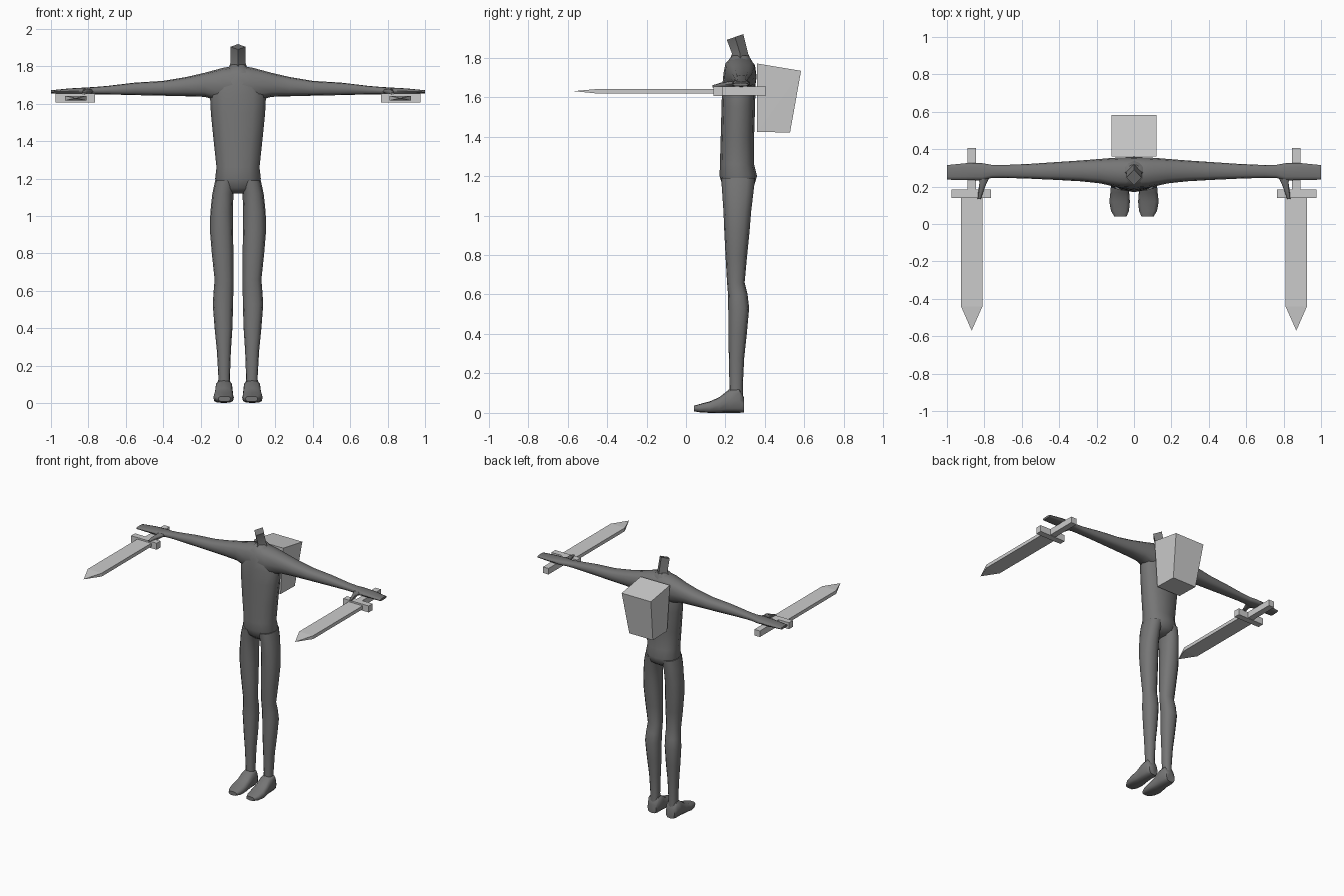
import bpy
import bmesh
import math
from mathutils import Vector

default_cube = bpy.data.objects.get("Cube")
if default_cube:
    bpy.data.objects.remove(default_cube, do_unlink=True)


def make_material(name, value):
    material = bpy.data.materials.new(name)
    material.use_nodes = True
    colour = (value, value, value, 1.0)
    material.diffuse_color = colour
    material.node_tree.nodes["Principled BSDF"].inputs["Base Color"].default_value = colour
    return material


body_grey = make_material("body dark grey", 0.18)
gear_grey = make_material("gear light grey", 0.6)


def finish(bm, name, material, mirrored=False, smooth_angle=None):
    """Turn a bmesh into a named object, optionally mirrored and smooth."""
    bmesh.ops.recalc_face_normals(bm, faces=bm.faces)
    mesh = bpy.data.meshes.new(name)
    bm.to_mesh(mesh)
    bm.free()
    mesh.materials.append(material)
    obj = bpy.data.objects.new(name, mesh)
    bpy.context.collection.objects.link(obj)
    if mirrored:
        mirror = obj.modifiers.new("mirror", "MIRROR")
        mirror.use_mirror_merge = False
    if smooth_angle:
        bpy.ops.object.select_all(action="DESELECT")
        obj.select_set(True)
        bpy.context.view_layer.objects.active = obj
        bpy.ops.object.shade_smooth_by_angle(angle=math.radians(smooth_angle))
    return obj


def loft(axis, sections, sides=12, power=2.3):
    """Bridge rounded rings; each section is position, then the low and high
    limits on the two remaining axes, in x, y, z order."""
    bm = bmesh.new()
    rings = []
    for position, a_low, a_high, b_low, b_high in sections:
        ring = []
        for i in range(sides):
            angle = math.tau * i / sides
            c, s = math.cos(angle), math.sin(angle)
            u = math.copysign(abs(c) ** (2 / power), c)
            v = math.copysign(abs(s) ** (2 / power), s)
            co = [(a_low + a_high) / 2 + u * (a_high - a_low) / 2,
                  (b_low + b_high) / 2 + v * (b_high - b_low) / 2]
            co.insert("xyz".index(axis), position)
            ring.append(bm.verts.new(co))
        rings.append(ring)
    for lower, upper in zip(rings, rings[1:]):
        for i in range(sides):
            j = (i + 1) % sides
            bm.faces.new((lower[i], lower[j], upper[j], upper[i]))
    bm.faces.new(rings[0])
    bm.faces.new(rings[-1])
    return bm


def hull(points):
    """Convex solid around a few corner points."""
    bm = bmesh.new()
    for point in points:
        bm.verts.new(point)
    bmesh.ops.convex_hull(bm, input=bm.verts)
    bmesh.ops.dissolve_limit(bm, angle_limit=0.01, verts=bm.verts, edges=bm.edges)
    return bm


def box(x_range, y_range, z_range):
    return [Vector((x, y, z)) for x in x_range for y in y_range for z in z_range]


# Torso, from crotch to the base of the neck: height, half width, front, back
torso_profile = [
    (1.12, .06, .22, .30), (1.15, .11, .185, .345), (1.20, .122, .17, .36),
    (1.26, .115, .172, .345), (1.40, .13, .176, .345), (1.55, .145, .18, .35),
    (1.65, .15, .183, .352), (1.72, .125, .19, .352), (1.77, .075, .2, .342),
    (1.81, .035, .235, .318),
]
finish(loft("z", [(z, -w, w, front, back) for z, w, front, back in torso_profile]),
       "torso", body_grey, smooth_angle=50)

# Arms and shoulders, one sweep from hand to hand: reach, front, back, bottom, top
arm_profile = [
    (0, .19, .358, 1.60, 1.805), (.08, .195, .356, 1.61, 1.792),
    (.18, .217, .348, 1.637, 1.765), (.28, .228, .34, 1.64, 1.742),
    (.40, .235, .332, 1.643, 1.722), (.55, .242, .322, 1.646, 1.713),
    (.70, .247, .315, 1.65, 1.695), (.76, .247, .316, 1.65, 1.69),
    (.81, .233, .325, 1.65, 1.687), (.90, .235, .325, 1.652, 1.682),
    (1.0, .237, .315, 1.655, 1.672),
]
right_half = [(-row[0],) + row[1:] for row in reversed(arm_profile[1:])]
finish(loft("x", right_half + arm_profile, power=2.6),
       "arms", body_grey, smooth_angle=50)

# Neck: a four-sided stump leaning forward, with a sloped top
neck = loft("z", [(1.76, -.06, .06, .21, .34), (1.82, -.04, .04, .233, .315),
                  (1.905, -.04, .04, .207, .29)], sides=4)
for vert in neck.verts:
    if vert.co.z > 1.9:
        vert.co.z += (vert.co.y - .25) * .35
finish(neck, "neck", body_grey, smooth_angle=30)

# Legs: height, inner side, outer side, front, back
leg_profile = [
    (.06, .04, .108, .22, .29), (.14, .043, .105, .22, .288),
    (.28, .038, .113, .217, .295), (.40, .03, .125, .215, .308),
    (.53, .026, .135, .214, .32), (.60, .025, .13, .213, .312),
    (.66, .025, .125, .208, .297), (.80, .025, .14, .2, .31),
    (.92, .026, .15, .194, .322), (1.02, .028, .148, .19, .33),
    (1.12, .024, .137, .183, .342), (1.19, .01, .122, .178, .35),
]
finish(loft("z", leg_profile), "legs", body_grey, mirrored=True, smooth_angle=50)

# Feet: from toe to heel, inner side, outer side, sole, top
foot_profile = [
    (.04, .04, .105, .008, .036), (.07, .027, .123, .003, .045),
    (.12, .022, .132, 0, .058), (.17, .026, .126, 0, .08),
    (.22, .028, .122, 0, .12), (.27, .028, .122, 0, .125),
    (.293, .04, .11, .003, .08),
]
finish(loft("y", foot_profile, power=3), "feet", body_grey,
       mirrored=True, smooth_angle=50)

# Thumbs reaching forward from the hands
thumb_profile = [
    (.27, .76, .85, 1.655, 1.682), (.225, .785, .826, 1.652, 1.68),
    (.18, .803, .832, 1.65, 1.674), (.135, .818, .836, 1.648, 1.66),
]
finish(loft("y", thumb_profile, sides=8), "thumbs", body_grey,
       mirrored=True, smooth_angle=50)

# Swords: pointed blade, crossguard and grip
blade_points = box((.81, .925), (-.44, .15), (1.617, 1.642))
blade_points.append(Vector((.868, -.57, 1.63)))
finish(hull(blade_points), "sword_blades", gear_grey, mirrored=True)
finish(hull(box((.765, .975), (.14, .185), (1.606, 1.654))),
       "sword_guards", gear_grey, mirrored=True)
finish(hull(box((.845, .89), (.18, .405), (1.609, 1.654))),
       "sword_grips", gear_grey, mirrored=True)

# Backpack: a box tapering towards its base
pack_points = []
for side in (-1, 1):
    for half_width, y, z in ((.12, .36, 1.77), (.12, .583, 1.733),
                             (.097, .527, 1.42), (.097, .36, 1.424)):
        pack_points.append(Vector((side * half_width, y, z)))
finish(hull(pack_points), "backpack", gear_grey)
